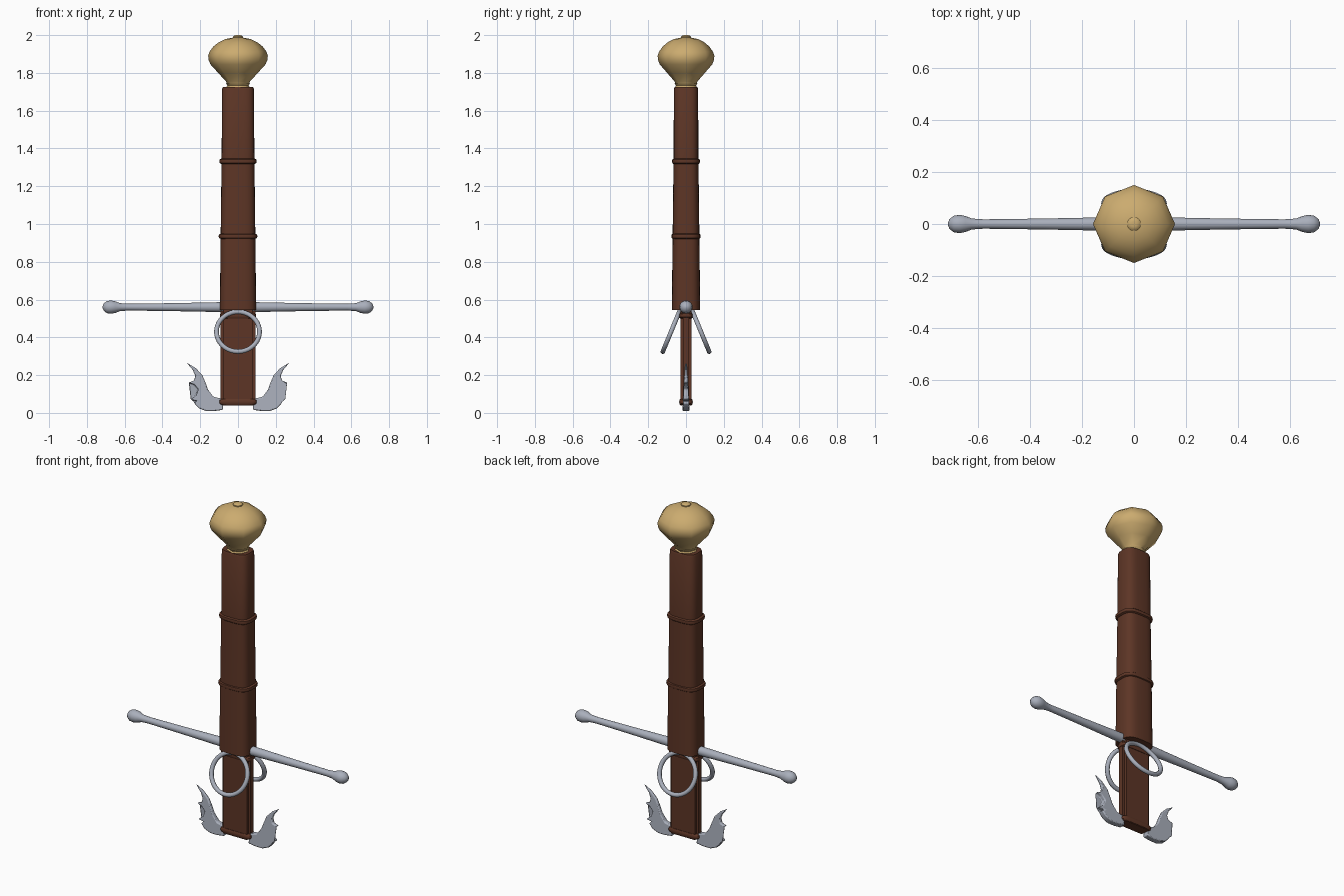
import bpy, bmesh, math
from mathutils import Matrix

cube = bpy.data.objects.get("Cube")
if cube:
    bpy.data.objects.remove(cube, do_unlink=True)


def material(name, rgb):
    m = bpy.data.materials.new(name)
    m.use_nodes = True
    m.diffuse_color = (*rgb, 1)
    m.node_tree.nodes["Principled BSDF"].inputs["Base Color"].default_value = (*rgb, 1)
    return m


leather = material("brown leather", (0.11, 0.036, 0.019))
steel = material("grey steel", (0.40, 0.43, 0.50))
brass = material("pale brass", (0.60, 0.41, 0.16))


def finish(name, bm, mat, angle=40):
    bmesh.ops.recalc_face_normals(bm, faces=bm.faces)
    mesh = bpy.data.meshes.new(name)
    bm.to_mesh(mesh)
    bm.free()
    mesh.materials.append(mat)
    obj = bpy.data.objects.new(name, mesh)
    bpy.context.collection.objects.link(obj)
    bpy.ops.object.select_all(action='DESELECT')
    obj.select_set(True)
    bpy.context.view_layer.objects.active = obj
    bpy.ops.object.shade_smooth_by_angle(angle=math.radians(angle))
    return obj


def loft(name, sections, mat, sides=32, power=2, angle=40, matrix=None):
    """Skin superellipse sections given as (height, half x, half y)."""
    bm = bmesh.new()
    rings = []
    for z, rx, ry in sections:
        ring = []
        for i in range(sides):
            a = math.tau * i / sides
            c, s = math.cos(a), math.sin(a)
            x = math.copysign(abs(c) ** (2 / power), c) * rx
            y = math.copysign(abs(s) ** (2 / power), s) * ry
            ring.append(bm.verts.new((x, y, z)))
        rings.append(ring)
    for low, high in zip(rings, rings[1:]):
        for i in range(sides):
            j = (i + 1) % sides
            bm.faces.new((low[i], low[j], high[j], high[i]))
    bm.faces.new(rings[0][::-1])
    bm.faces.new(rings[-1])
    if matrix:
        bm.transform(matrix)
    return finish(name, bm, mat, angle)


def band(name, z, rx, ry, h, mat, power):
    """A rounded raised band around the grip or blade root."""
    profile = [(-1, 0.88), (-0.6, 0.98), (0, 1), (0.6, 0.98), (1, 0.88)]
    return loft(name, [(z + h * t, rx * k, ry * k) for t, k in profile], mat, power=power)


# Grip with its two raised bands
loft("grip", [(0.545, 0.096, 0.075), (0.93, 0.092, 0.071), (1.33, 0.087, 0.066),
              (1.715, 0.084, 0.064), (1.725, 0.08, 0.06)], leather, power=3.2)
band("lower_grip_band", 0.935, 0.103, 0.077, 0.015, leather, 3.2)
band("upper_grip_band", 1.332, 0.099, 0.074, 0.015, leather, 3.2)

# Leather covered blade root with chamfered edges and bands
bm = bmesh.new()
bmesh.ops.create_cube(bm, size=1)
bm.transform(Matrix.Translation((0, 0, 0.295)) @ Matrix.Diagonal((0.184, 0.058, 0.51, 1)))
upright = [e for e in bm.edges if abs(e.verts[0].co.z - e.verts[1].co.z) > 0.1]
bmesh.ops.bevel(bm, geom=upright, offset=0.014, segments=2, affect='EDGES')
finish("blade_root", bm, leather, 25)
band("root_bottom_band", 0.058, 0.1, 0.036, 0.015, leather, 5)
band("root_top_band", 0.515, 0.096, 0.036, 0.014, leather, 5)

# Crossguard with swollen ends
half = [(0.1, 0.026), (0.35, 0.021), (0.58, 0.018), (0.625, 0.021), (0.65, 0.031),
        (0.672, 0.035), (0.694, 0.032), (0.71, 0.02), (0.717, 0.005)]
sections = [(-x, r, r) for x, r in reversed(half)] + [(x, r, r) for x, r in half]
loft("crossguard", sections, steel, sides=20, angle=60,
     matrix=Matrix.Translation((0, 0, 0.56)) @ Matrix.Rotation(math.pi / 2, 4, 'Y'))

# Side rings, leaning outward from the guard
for name, side in (("front_ring", -1), ("back_ring", 1)):
    lean = math.atan2(0.095, 0.23)
    bpy.ops.mesh.primitive_torus_add(
        major_radius=0.114, minor_radius=0.0125, major_segments=40, minor_segments=10,
        location=(0, side * 0.079, 0.43), rotation=(math.pi / 2 + side * lean, 0, 0))
    ring = bpy.context.object
    ring.name = name
    ring.data.materials.append(steel)
    bpy.ops.object.shade_smooth()

# Curved, toothed parrying lugs
outline = [(0.08, 0.016), (0.125, 0.01), (0.17, 0.01), (0.208, 0.025), (0.232, 0.052),
           (0.216, 0.064), (0.252, 0.07), (0.222, 0.092), (0.21, 0.125), (0.232, 0.15),
           (0.262, 0.16), (0.232, 0.172), (0.226, 0.195), (0.24, 0.228), (0.272, 0.266),
           (0.225, 0.238), (0.19, 0.202), (0.174, 0.165), (0.158, 0.122), (0.13, 0.085),
           (0.08, 0.074)]
for name, side in (("left_lug", 1), ("right_lug", -1)):
    bm = bmesh.new()
    layers = []
    for d in (-1, 1):
        layers.append([bm.verts.new((side * x, d * (0.019 - 0.05 * z), z)) for x, z in outline])
    back, front = layers
    n = len(outline)
    for i in range(n):
        j = (i + 1) % n
        bm.faces.new((back[i], back[j], front[j], front[i]))
    caps = [bm.faces.new(back), bm.faces.new(front)]
    bmesh.ops.triangulate(bm, faces=caps)
    lug = finish(name, bm, steel, 35)
    soft = lug.modifiers.new("soft edges", 'BEVEL')
    soft.width = 0.006
    soft.segments = 2

# Brass collar, eight sided pommel and its button
loft("collar", [(1.708, 0.062, 0.058), (1.722, 0.065, 0.06), (1.732, 0.055, 0.053),
                (1.745, 0.066, 0.062)], brass, sides=8)
loft("pommel", [(1.74, 0.058, 0.055), (1.755, 0.064, 0.061), (1.8, 0.105, 0.1),
                (1.845, 0.146, 0.139), (1.867, 0.155, 0.148), (1.89, 0.158, 0.15),
                (1.912, 0.151, 0.143), (1.94, 0.13, 0.123), (1.962, 0.102, 0.097),
                (1.979, 0.068, 0.065), (1.987, 0.025, 0.024)],
     brass, sides=8, angle=60)
loft("pommel_button", [(1.975, 0.026, 0.026), (1.992, 0.026, 0.026),
                       (1.998, 0.02, 0.02), (2.0, 0.01, 0.01)], brass, sides=16)
